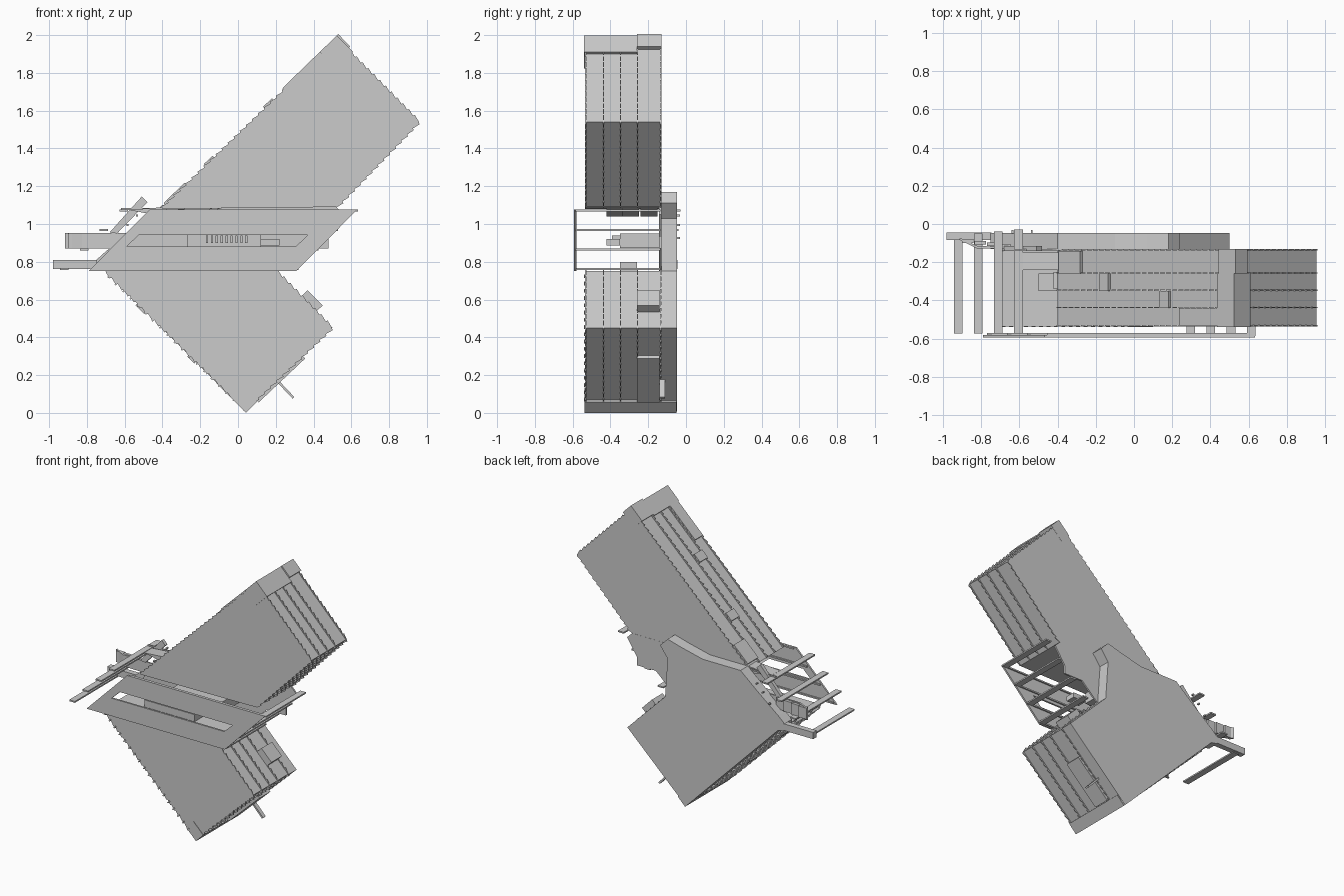
import bpy, bmesh
from mathutils import Vector

if "Cube" in bpy.data.objects:
    bpy.data.objects.remove(bpy.data.objects["Cube"])


def finish(bm, name):
    bmesh.ops.recalc_face_normals(bm, faces=bm.faces)
    me = bpy.data.meshes.new(name)
    bm.to_mesh(me)
    bm.free()
    ob = bpy.data.objects.new(name, me)
    bpy.context.collection.objects.link(ob)
    return ob


def prism(name, pts, a, b, axis='y'):
    """Extrude an outline: xz points along y, or xy points along z."""
    bm = bmesh.new()
    put = (lambda p: (p[0], a, p[1])) if axis == 'y' else (lambda p: (p[0], p[1], a))
    face = bm.faces.new([bm.verts.new(put(p)) for p in pts])
    ext = bmesh.ops.extrude_face_region(bm, geom=[face])
    move = (0, b - a, 0) if axis == 'y' else (0, 0, b - a)
    bmesh.ops.translate(bm, vec=move, verts=[v for v in ext['geom'] if isinstance(v, bmesh.types.BMVert)])
    return finish(bm, name)


def box(name, x0, x1, y0, y1, z0, z1):
    return prism(name, [(x0, z0), (x1, z0), (x1, z1), (x0, z1)], y0, y1)


def edge_box(name, p, q, t0, t1, inner, outer, y0, y1):
    """Box sitting on the wall line p-q, outward to the right of p-q."""
    p, q = Vector(p), Vector(q)
    n = Vector(((q - p).y, -(q - p).x)).normalized()
    s, e = p.lerp(q, t0), p.lerp(q, t1)
    return prism(name, [s - n * inner, e - n * inner, e + n * outer, s + n * outer], y0, y1)


def serrated(pts, flat_edges, step=0.045, amp=0.013):
    """Give an anticlockwise outline a sawtooth edge, except on flat edges."""
    out = []
    for i, p in enumerate(pts):
        p, q = Vector(p), Vector(pts[(i + 1) % len(pts)])
        if i in flat_edges:
            out += [p, q]
            continue
        n = Vector(((q - p).y, -(q - p).x)).normalized()
        k = max(1, round((q - p).length / step))
        for j in range(k):
            out.append(p.lerp(q, (j + 0.02) / k) + n * 0.003)
            out.append(p.lerp(q, (j + 0.9) / k) + n * amp)
    return out


# Two wings: solid walls and serrated floor plates
A, B, C, D = (-.40, 1.08), (.52, 1.09), (.955, 1.54), (.525, 1.975)
E, F, G, H = (-.70, .75), (.04, .02), (.495, .45), (.20, .75)
tower, lower = [A, B, C, D], [E, F, G, H]
levels = [-.535, -.44, -.35, -.26, -.138]
for name, outline, flat in (("upper_wing", tower, {0}), ("lower_wing", lower, {3})):
    prism(name + "_walls", outline, -.53, -.132)
    for i, y in enumerate(levels):
        prism(f"{name}_floor_{i}", serrated(outline, flat), y, y + .007)

# End walls at the outer corners of the wings
edge_box("upper_end_wall", C, D, .83, 1.03, .11, .015, -.54, -.26)
edge_box("upper_end_wall_rear", C, D, .88, 1.03, .10, .025, -.26, -.13)
edge_box("lower_end_wall", E, F, .91, 1.015, .07, .012, -.538, -.05)

# Small bays on the outer walls
for i, (t0, t1, y0, y1) in enumerate([(.36, .41, -.44, -.35), (.70, .75, -.35, -.26),
                                      (.08, .30, -.53, -.44), (.86, .98, -.26, -.14)]):
    edge_box(f"upper_bay_{i}", D, A, t0, t1, .01, .018, y0, y1)
for i, (t0, t1) in enumerate([(.23, .29), (.60, .65)]):
    edge_box(f"lower_bay_{i}", E, F, t0, t1, .01, .018, -.44, -.35)
edge_box("side_bay", G, H, .28, .55, .02, .05, -.26, -.14)
edge_box("entrance_bay", F, G, .12, .66, .02, .022, -.26, -.14)
edge_box("entrance_screen", F, G, .35, .37, .0, .13, -.14, -.11)

# Fine fins along the lower left wall
for i in range(18):
    t = (i + .5) / 19
    edge_box(f"wall_fin_{i}", E, F, t, t + .008, .004, .016, -.54, -.132)

# Podium with its faceted outline and entry ramp
prism("podium", [(.035, .008), (.50, .45), (.20, .75), (.18, 1.03), (.24, 1.11), (.18, 1.17),
                 (.07, 1.14), (-.10, 1.10), (-.40, 1.10), (-.53, .99), (-.70, .855), (-.75, .81),
                 (-.75, .76), (-.70, .75)], -.132, -.048)
box("entry_ramp", -.98, -.745, -.085, -.045, .762, .81)
prism("atrium_floor", [(-.70, .75), (.20, .75), (.33, .87), (.48, .87), (.48, .93), (.56, 1.05),
                       (.52, 1.09), (-.40, 1.09), (-.62, .90)], -.142, -.130)

# Atrium canopy: slanted plate with a long slot
bm = bmesh.new()
outer = [(-.79, .752), (.31, .752), (.632, 1.077), (-.467, 1.077)]
inner = [(-.59, .88), (.305, .88), (.37, .942), (-.525, .942)]
o, n = [[bm.verts.new((x, -.593, z)) for x, z in ring] for ring in (outer, inner)]
for i in range(4):
    j = (i + 1) % 4
    bm.faces.new((o[i], o[j], n[j], n[i]))
ext = bmesh.ops.extrude_face_region(bm, geom=bm.faces[:])
bmesh.ops.translate(bm, vec=(0, .013, 0), verts=[v for v in ext['geom'] if isinstance(v, bmesh.types.BMVert)])
finish(bm, "atrium_canopy")

# Rows of blade columns on both sides of the atrium
for i in range(4):
    z = .757 + .103 * i
    x = -.942 + .105 * i
    box(f"left_blade_{i}", x, x + .045, -.572, -.06 + .01 * i, z, z + .01)
    x = .275 + .105 * i
    box(f"right_blade_{i}", x, x + .045, -.585, -.135, z, z + .01)
    # slim beam beneath the canopy tying the blades together
    x0 = -.77 + .105 * i
    box(f"canopy_beam_{i}", x0, x0 + 1.06, -.58, -.57, z, z + .01)

# Bridge, balconies and stair inside the atrium
box("bridge", -.27, .12, -.35, -.14, .872, .95)
box("bridge_landing", .12, .22, -.42, -.35, .885, .92)
for i in range(9):
    x = -.17 + .026 * i
    box(f"stair_tread_{i}", x, x + .012, -.36 - .004 * i, -.35, .90, .94)
box("lower_balcony", -.50, -.10, -.35, -.26, .75, .80)
for i, (x0, x1, y0) in enumerate([(-.58, -.40, -.24), (-.42, -.26, -.34), (-.36, -.30, -.42)]):
    prism(f"upper_balcony_{i}", [(x0, 1.075), (x1, 1.04), (x1 + .2, 1.09), (x0 + .2, 1.09)], y0, y0 + .09)

# Outdoor stair flight and its diagonal upper run
prism("outdoor_stair", [(-.91, -.072), (-.82, -.115), (-.48, -.125), (-.48, -.135),
                        (-.825, -.127), (-.915, -.082)], .87, .952, 'z')
for i in range(4):
    x = -.90 + .065 * i
    box(f"outdoor_step_{i}", x, x + .06, -.10 - .008 * i, -.08 - .008 * i, .87, .95)
prism("outdoor_upper_run", [(-.68, .955), (-.64, .95), (-.48, 1.115), (-.51, 1.145)], -.14, -.115)
box("upper_ledge", -.62, -.36, -.14, -.13, 1.075, 1.085)

# Small bollards behind the podium
for i, z in enumerate((.92, .99, 1.04)):
    box(f"rear_post_{i}", -.64 + .05 * i, -.63 + .05 * i, -.05, -.032, z, z + .01)
